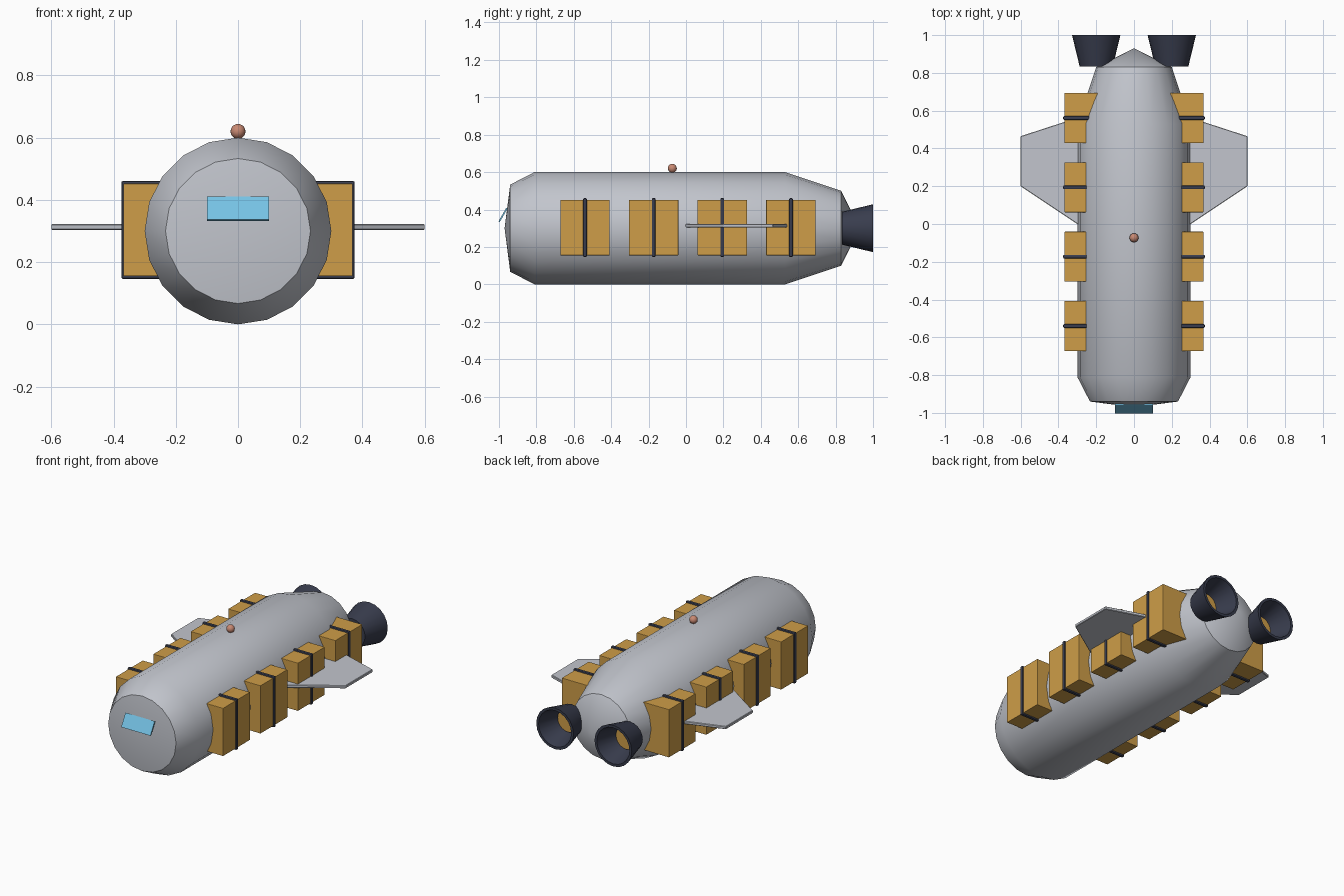
import bpy, bmesh, math
from mathutils import Matrix, Vector

if "Cube" in bpy.data.objects:
    bpy.data.objects.remove(bpy.data.objects["Cube"])


def material(name, rgb):
    m = bpy.data.materials.new(name)
    m.diffuse_color = (*rgb, 1)
    m.use_nodes = True
    m.node_tree.nodes["Principled BSDF"].inputs["Base Color"].default_value = m.diffuse_color
    return m


GREY = material("hull grey", (0.54, 0.56, 0.61))
GOLD = material("cargo gold", (0.62, 0.34, 0.065))
DARK = material("dark slate", (0.04, 0.046, 0.075))
BLUE = material("window blue", (0.18, 0.54, 0.78))
COPPER = material("copper", (0.58, 0.25, 0.17))
AXIS_Z = 0.30


def finish(name, bm, mat, smooth=None):
    bmesh.ops.recalc_face_normals(bm, faces=bm.faces[:])
    me = bpy.data.meshes.new(name)
    bm.to_mesh(me)
    bm.free()
    me.materials.append(mat)
    ob = bpy.data.objects.new(name, me)
    bpy.context.collection.objects.link(ob)
    if smooth:
        bpy.ops.object.select_all(action='DESELECT')
        bpy.context.view_layer.objects.active = ob
        ob.select_set(True)
        bpy.ops.object.shade_smooth_by_angle(angle=math.radians(smooth))
    return ob


def lathe(name, profile, sides, mat, x=0.0, smooth=30):
    """Turn (y, radius) points around the lengthwise axis."""
    bm = bmesh.new()
    rings = []
    for y, r in profile:
        if r == 0:
            rings.append([bm.verts.new((x, y, AXIS_Z))] * sides)
            continue
        rings.append([bm.verts.new((x + r * math.sin(i * math.tau / sides), y,
                                    AXIS_Z + r * math.cos(i * math.tau / sides)))
                      for i in range(sides)])
    for a, b in zip(rings, rings[1:]):
        for i in range(sides):
            j = (i + 1) % sides
            quad = list(dict.fromkeys((a[i], a[j], b[j], b[i])))
            bm.faces.new(quad)
    return finish(name, bm, mat, smooth)


def box(name, lo, hi, mat, bevel=0.0, turn=0.0):
    lo, hi = Vector(lo), Vector(hi)
    bm = bmesh.new()
    place = Matrix.Translation((lo + hi) / 2) @ Matrix.Rotation(turn, 4, 'X')
    bmesh.ops.create_cube(bm, size=1, matrix=place @ Matrix.Diagonal((*(hi - lo), 1)))
    if bevel:
        bmesh.ops.bevel(bm, geom=bm.edges[:], offset=bevel, segments=2,
                        profile=0.5, affect='EDGES')
    return finish(name, bm, mat)


def span(side, a, b):
    """Order an x range for the left or right side."""
    return sorted((side * a, side * b))


# Hull
lathe("hull", [(-0.97, 0), (-0.94, 0.233), (-0.81, 0.30), (0.53, 0.30),
               (0.83, 0.20), (0.93, 0)], 20, GREY)

# Cargo boxes with straps
for side, label in ((-1, "left"), (1, "right")):
    for k in range(4):
        y = -0.54 + k * 0.367
        x0, x1 = span(side, 0.15, 0.368)
        box(f"cargo_box_{label}_{k + 1}", (x0, y - 0.132, 0.155),
            (x1, y + 0.132, 0.452), GOLD, 0.002)
        x0, x1 = span(side, 0.17, 0.375)
        box(f"strap_{label}_{k + 1}", (x0, y - 0.01, 0.146),
            (x1, y + 0.01, 0.461), DARK, 0.006)

    # Fin
    bm = bmesh.new()
    outline = [(0.2, -0.067), (0.6, 0.20), (0.6, 0.465), (0.2, 0.595)]
    face = bm.faces.new([bm.verts.new((side * x, y, 0.304)) for x, y in outline])
    top = bmesh.ops.extrude_face_region(bm, geom=[face])["geom"]
    bmesh.ops.translate(bm, vec=(0, 0, 0.018),
                        verts=[v for v in top if isinstance(v, bmesh.types.BMVert)])
    bmesh.ops.bevel(bm, geom=bm.edges[:], offset=0.003, segments=1, affect='EDGES')
    finish(f"fin_{label}", bm, GREY)

    # Engine nozzle and glowing throat
    lathe(f"nozzle_{label}", [(0.835, 0), (0.835, 0.088), (1.0, 0.128),
                              (1.0, 0.112), (0.87, 0.072), (0.87, 0)],
          20, DARK, side * 0.2)
    lathe(f"nozzle_throat_{label}", [(0.868, 0), (0.868, 0.068), (0.875, 0.068),
                                     (0.875, 0)], 20, GOLD, side * 0.2)

# Slanted front window
box("window", (-0.1, -0.982, 0.329), (0.1, -0.974, 0.414), BLUE,
    turn=-math.radians(30))

# Beacon on the roof
bm = bmesh.new()
bmesh.ops.create_uvsphere(bm, u_segments=16, v_segments=10, radius=0.024,
                          matrix=Matrix.Translation((0, -0.073, 0.62)))
finish("beacon", bm, COPPER, 40)
